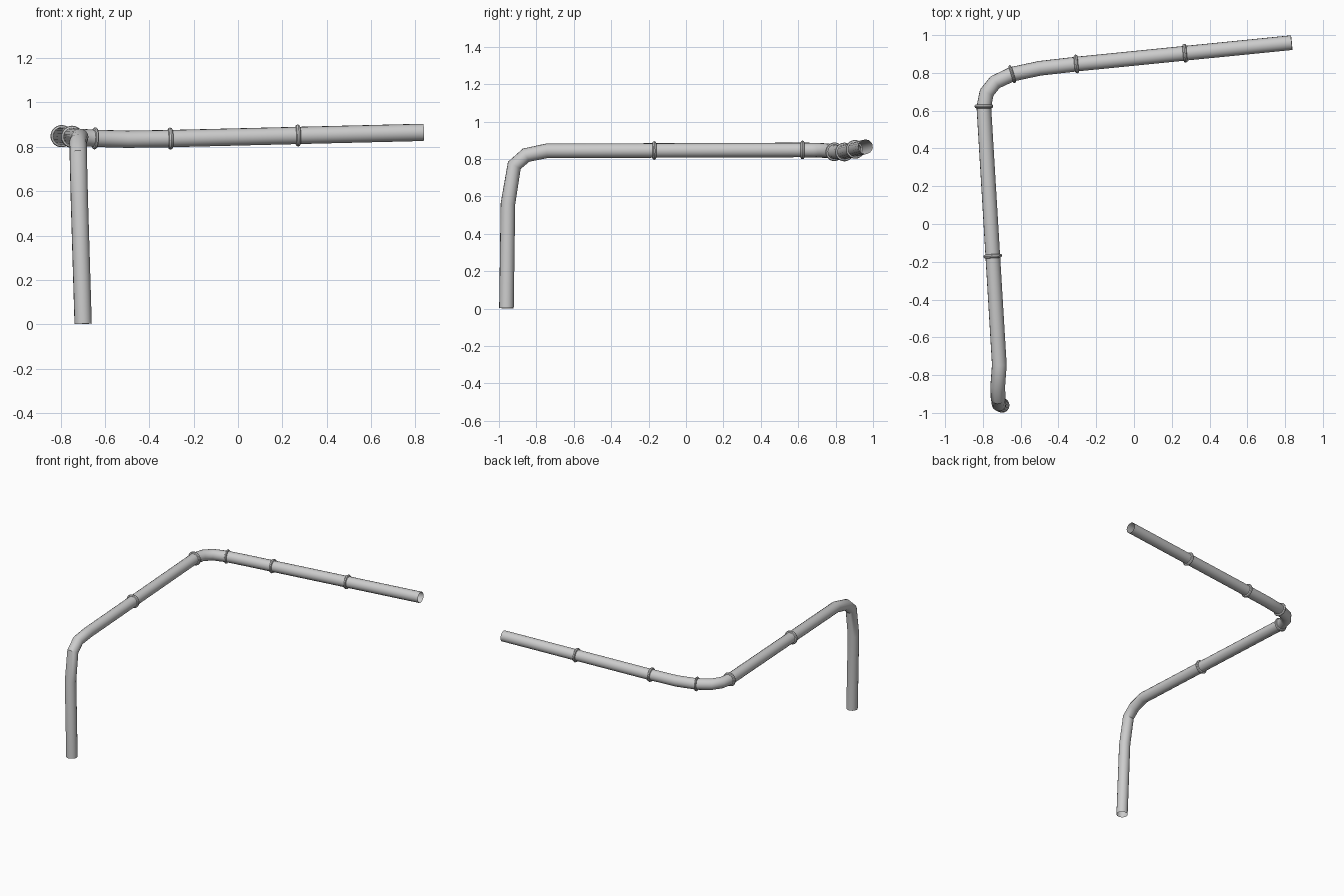
import bpy
from mathutils import Vector

if "Cube" in bpy.data.objects:
    bpy.data.objects.remove(bpy.data.objects["Cube"])

R = 0.039

# Pipe: open-ended tube swept along a bent path
path = [(-0.698, -0.96, 0.002), (-0.715, -0.952, 0.56), (-0.72, -0.918, 0.765),
        (-0.721, -0.855, 0.82), (-0.713, -0.745, 0.843), (-0.795, 0.62, 0.848),
        (-0.780, 0.695, 0.847), (-0.735, 0.751, 0.844), (-0.645, 0.793, 0.838),
        (-0.5, 0.824, 0.834), (-0.3, 0.847, 0.837), (0.835, 0.96, 0.865)]
curve = bpy.data.curves.new("pipe", "CURVE")
curve.dimensions = "3D"
curve.bevel_depth = R
curve.bevel_resolution = 6
curve.use_fill_caps = False
spline = curve.splines.new("POLY")
spline.points.add(len(path) - 1)
for p, co in zip(spline.points, path):
    p.co = (*co, 1)
pipe = bpy.data.objects.new("pipe", curve)
bpy.context.collection.objects.link(pipe)
bpy.context.view_layer.objects.active = pipe
pipe.select_set(True)
bpy.ops.object.convert(target="MESH")
bpy.ops.object.shade_smooth_by_angle()


# Joint collars: thin rounded rings around the pipe
def collar(name, loc, direction, half_width):
    bpy.ops.mesh.primitive_torus_add(
        major_segments=32, minor_segments=8,
        major_radius=0.0395, minor_radius=0.0105, location=loc)
    ob = bpy.context.object
    ob.name = name
    ob.scale.z = half_width / 0.0105
    ob.rotation_mode = "QUATERNION"
    ob.rotation_quaternion = Vector(direction).to_track_quat("Z", "Y")
    bpy.ops.object.shade_smooth_by_angle()


run_1 = (-0.082, 1.365, 0.005)
run_2 = (1.135, 0.113, 0.028)
collar("collar_1", (-0.748, -0.17, 0.845), run_1, 0.0105)
collar("collar_2", (-0.795, 0.623, 0.848), (0, 1, 0), 0.0105)
collar("collar_3", (-0.645, 0.793, 0.838), (1, 0.3, -0.04), 0.008)
collar("collar_4", (-0.305, 0.847, 0.837), run_2, 0.0105)
collar("collar_5", (0.270, 0.904, 0.851), run_2, 0.0105)
